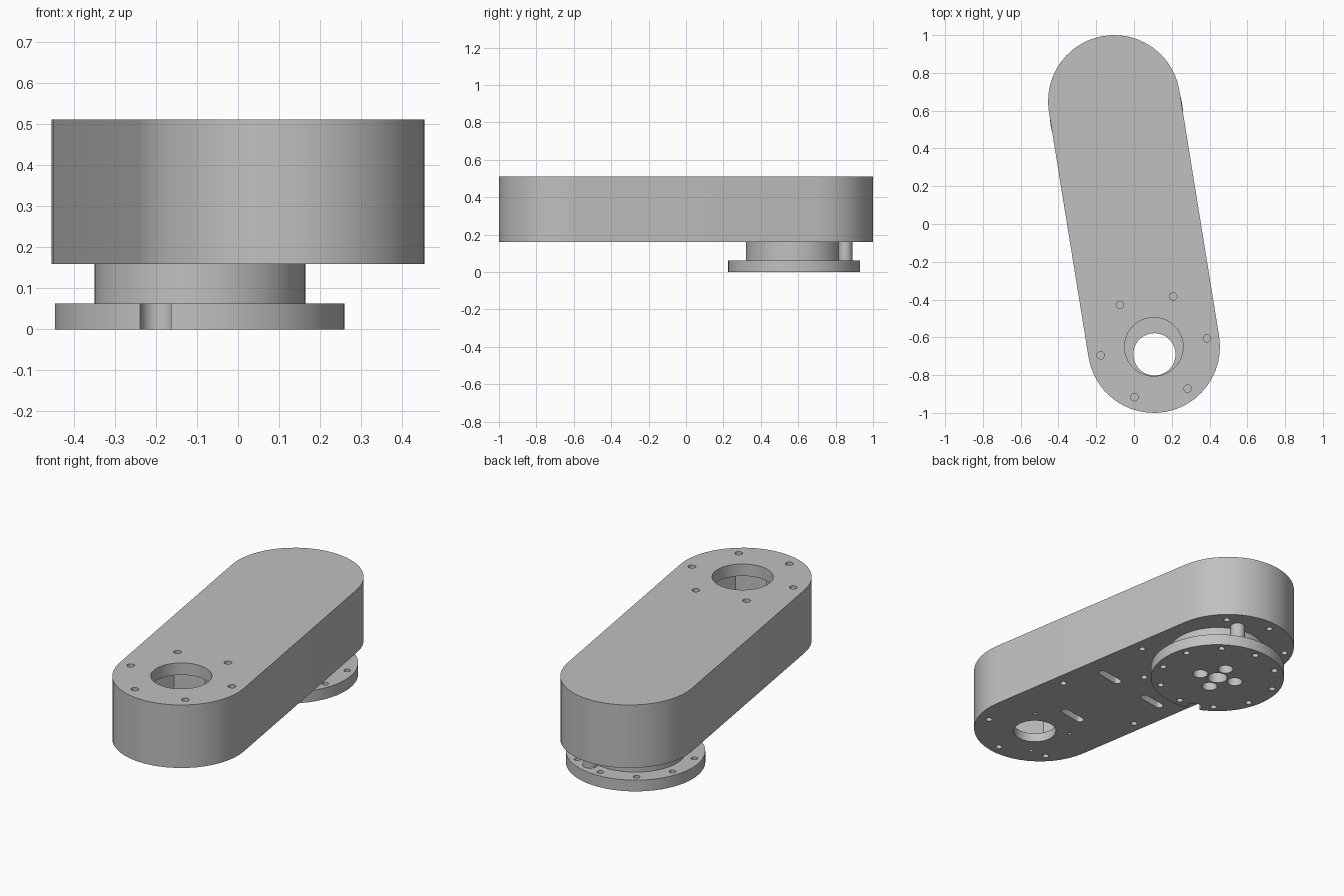
import bpy, bmesh, math
from mathutils import Vector, Matrix

cube = bpy.data.objects.get("Cube")
if cube:
    bpy.data.objects.remove(cube)

grey = bpy.data.materials.new("machined_grey")
grey.use_nodes = True
colour = (0.53, 0.53, 0.53, 1)
grey.diffuse_color = colour
grey.node_tree.nodes["Principled BSDF"].inputs["Base Color"].default_value = colour

REAR = Vector((-0.105, 0.65))
FRONT = Vector((0.105, -0.65))
HUB = Vector((-0.093, 0.578))
BORE = Vector((0.108, -0.69))
BOTTOM, TOP = 0.16, 0.512


def add_prism(bm, outline, z0, z1):
    face = bm.faces.new([bm.verts.new((p[0], p[1], z0)) for p in outline])
    side = bmesh.ops.extrude_face_region(bm, geom=[face])["geom"]
    bmesh.ops.translate(bm, vec=(0, 0, z1 - z0),
                        verts=[v for v in side if isinstance(v, bmesh.types.BMVert)])


def circle(c, r, n=48):
    return [polar(c, r, 360 * i / n) for i in range(n)]


def polar(c, r, degrees):
    a = math.radians(degrees)
    return Vector((c[0] + r * math.cos(a), c[1] + r * math.sin(a)))


def ring(c, r, start, count):
    return [polar(c, r, start + 360 * i / count) for i in range(count)]


def capsule(a, b, r, n=24):
    """Outline with a half circle around each of two points."""
    d = b - a
    base = math.degrees(math.atan2(d.y, d.x))
    return ([polar(b, r, base - 90 + 180 * i / n) for i in range(n + 1)] +
            [polar(a, r, base + 90 + 180 * i / n) for i in range(n + 1)])


def make(name, prisms):
    bm = bmesh.new()
    for prism in prisms:
        add_prism(bm, *prism)
    bmesh.ops.recalc_face_normals(bm, faces=bm.faces)
    mesh = bpy.data.meshes.new(name)
    bm.to_mesh(mesh)
    bm.free()
    mesh.materials.append(grey)
    obj = bpy.data.objects.new(name, mesh)
    bpy.context.collection.objects.link(obj)
    return obj


def cut(obj, prisms):
    """Subtract a set of prisms that do not touch one another."""
    cutter = make("cutter", prisms)
    cutter.hide_render = True
    mod = obj.modifiers.new("cut", "BOOLEAN")
    mod.operation, mod.solver, mod.object = "DIFFERENCE", "EXACT", cutter
    graph = bpy.context.evaluated_depsgraph_get()
    mesh = bpy.data.meshes.new_from_object(obj.evaluated_get(graph))
    obj.modifiers.clear()
    obj.data = mesh
    bpy.data.objects.remove(cutter)


# Arm body
body = make("arm_body", [(capsule(REAR, FRONT, 0.35), BOTTOM, TOP)])

# Top opening, lower bore and top screw ring
holes = [(circle(FRONT, 0.155), 0.4, 0.6), (circle(BORE, 0.112), 0.1, 0.25)]
holes += [(circle(p, 0.02, 16), 0.42, 0.6) for p in ring(FRONT, 0.285, 9, 6)]

# Underside screw holes
cover_screws = [(0.087, 0.869), (-0.147, 0.94), (-0.373, 0.795), (0.232, 0.343),
                (0.031, 0.12), (-0.244, -0.291), (0.318, -0.204),
                (0.373, -0.753), (0.147, -0.94), (-0.105, -0.855)]
holes += [(circle(p, 0.017, 16), 0.1, 0.24) for p in cover_screws]
small_screws = [(0.226, -0.546), (-0.051, -0.593), (-0.008, -0.862)]
holes += [(circle(p, 0.011, 12), 0.1, 0.2) for p in small_screws]

# Underside slots, across the arm
across = Vector((0.987, 0.16)) * 0.06
for x, y in [(0.17, 0.004), (-0.166, -0.05), (0.061, -0.435)]:
    c = Vector((x, y))
    holes.append((capsule(c - across, c + across, 0.021, 8), 0.1, 0.24))
cut(body, holes)

# Pocket inside the front end
cut(body, [(circle(FRONT, 0.21, 8), 0.21, 0.445)])

# Output flange with bolt ring and notch, and the neck above it
flange = make("output_flange", [(circle(HUB, 0.353, 64), 0, 0.063)])
neck = make("output_neck", [(circle(HUB, 0.257, 64), 0.063, BOTTOM)])
centre_holes = [(circle(HUB, 0.052, 24), -0.05, 0.13)]
centre_holes += [(circle(p, 0.04, 24), -0.05, 0.1) for p in ring(HUB, 0.1, 75, 4)]
bolts = [(circle(p, 0.017, 16), -0.05, 0.1) for p in ring(HUB, 0.311, 18, 10)
         if (p - polar(HUB, 0.311, 252)).length > 0.05]
notch = [(capsule(polar(HUB, 0.335, 252), polar(HUB, 0.45, 252), 0.04, 12), -0.05, 0.1)]
cut(flange, centre_holes + bolts + notch)
cut(neck, centre_holes)

# Stop pin beside the neck
pin = make("stop_pin", [(circle(polar(HUB, 0.288, 72), 0.038, 24), 0.063, BOTTOM)])

# Smooth round walls, keep crisp edges
bpy.ops.object.select_all(action="DESELECT")
for obj in (body, flange, neck, pin):
    obj.select_set(True)
bpy.context.view_layer.objects.active = body
bpy.ops.object.shade_smooth_by_angle(angle=math.radians(30))
